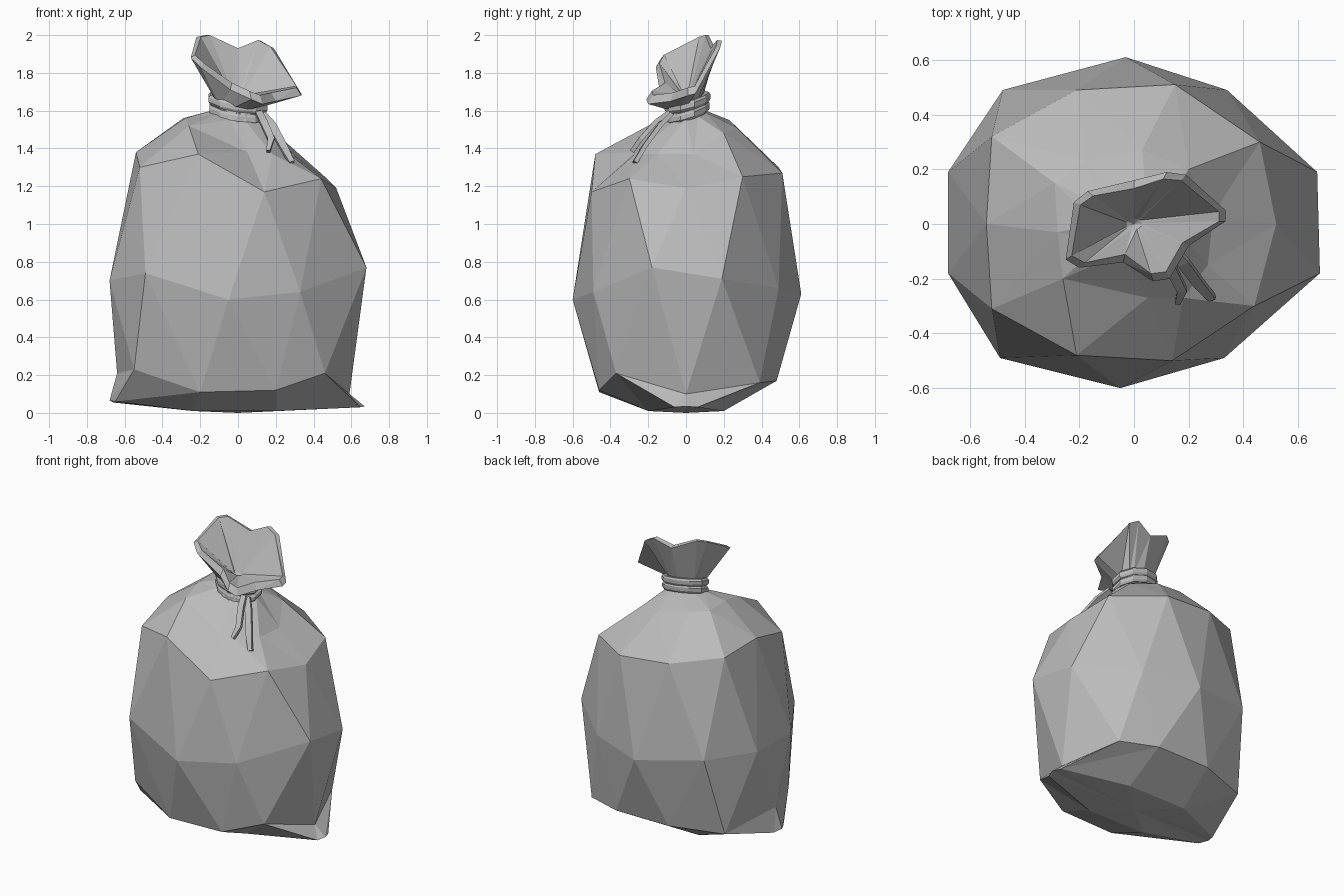
import bpy, bmesh
from math import cos, sin, radians, hypot
from mathutils import Vector

cube = bpy.data.objects.get("Cube")
if cube:
    bpy.data.objects.remove(cube, do_unlink=True)

GREY = (0.5, 0.5, 0.5, 1)
plastic = bpy.data.materials.new("grey_plastic")
plastic.use_nodes = True
plastic.diffuse_color = GREY
plastic.node_tree.nodes["Principled BSDF"].inputs["Base Color"].default_value = GREY


def finish(name, bm):
    """Turn a bmesh into a flat-shaded object with the bag material."""
    bmesh.ops.recalc_face_normals(bm, faces=bm.faces)
    mesh = bpy.data.meshes.new(name)
    bm.to_mesh(mesh)
    bm.free()
    mesh.materials.append(plastic)
    obj = bpy.data.objects.new(name, mesh)
    bpy.context.collection.objects.link(obj)
    return obj


def add_ring(bm, points):
    return [bm.verts.new(p) for p in points]


def ellipse(rx, ry, heights, phase=0):
    """Ring of points on an ellipse, one per height."""
    points = []
    for i, z in enumerate(heights):
        a = radians(phase + 360 * i / len(heights))
        points.append((rx * cos(a), ry * sin(a), z))
    return points


def bridge(bm, low, high, flip=False):
    """Join two equal rings with triangles; flip swaps the diagonal."""
    n = len(low)
    for i in range(n):
        j = (i + 1) % n
        a, b, c, d = low[i], low[j], high[j], high[i]
        for tri in ([(a, b, d), (b, c, d)] if flip else [(a, b, c), (a, c, d)]):
            bm.faces.new(tri)


def cap(bm, ring, point):
    tip = bm.verts.new(point)
    for i, v in enumerate(ring):
        bm.faces.new((v, ring[(i + 1) % len(ring)], tip))


# Sack: base with two pinched corners, faceted belly, shoulders, gathered neck
bm = bmesh.new()
base = add_ring(bm, [
    (.67, 0, .035), (.65, .06, .03), (.2, .2, .01), (-.24, .2, .01), (-.66, -.02, .055),
    (-.68, -.08, .065), (-.65, -.14, .06), (-.24, -.2, .01), (.2, -.2, .01), (.65, -.06, .03)])
hem = add_ring(bm, [
    (.59, 0, .1), (.45, .39, .16), (.2, .48, .17), (-.2, .48, .17), (-.55, .36, .16),
    (-.64, -.07, .21), (-.55, -.34, .23), (-.2, -.46, .11), (.2, -.46, .12), (.46, -.37, .21)])
belly = add_ring(bm, [
    (.67, .19, .71), (.34, .49, .66), (-.03, .61, .63), (-.48, .49, .7), (-.68, .19, .7),
    (-.68, -.18, .7), (-.49, -.49, .74), (-.05, -.6, .6), (.33, -.49, .64), (.68, -.18, .77)])
shoulder = add_ring(bm, [
    (.52, 0, 1.19), (.46, .3, 1.25), (.15, .51, 1.27), (-.21, .49, 1.3), (-.52, .32, 1.36),
    (-.54, 0, 1.38), (-.52, -.31, 1.3), (-.21, -.48, 1.37), (.14, -.5, 1.17), (.44, -.3, 1.24)])
collar = add_ring(bm, [
    (.29, .04, 1.37), (.2, .2, 1.48), (.03, .27, 1.51), (-.18, .23, 1.55), (-.29, .15, 1.56),
    (-.28, -.03, 1.56), (-.26, -.2, 1.52), (.05, -.27, 1.38), (.18, -.27, 1.37),
    (.27, -.15, 1.37)])
neck = add_ring(bm, ellipse(.14, .11, [1.56, 1.57, 1.59, 1.6, 1.6,
                                       1.6, 1.58, 1.55, 1.54, 1.54]))
throat = add_ring(bm, ellipse(.11, .09, [1.64] * 10))
cap(bm, base, (0, 0, 0))
bridge(bm, base, hem)
bridge(bm, hem, belly, flip=True)
bridge(bm, belly, shoulder)
bridge(bm, shoulder, collar, flip=True)
bridge(bm, collar, neck)
bridge(bm, neck, throat)
cap(bm, throat, (0, 0, 1.64))
finish("sack", bm)

# Flared mouth above the tie, drooping towards the front
rim = [(.335, .05, 1.69), (.19, .18, 1.93), (.12, .19, 1.97), (0, .16, 1.92),
       (-.17, .12, 2), (-.22, .08, 1.99), (-.25, -.13, 1.88), (-.2, -.16, 1.83),
       (-.04, -.14, 1.71), (.07, -.21, 1.66), (.13, -.2, 1.635), (.2, -.08, 1.65),
       (.335, .01, 1.68)]
stem, inner, well = [], [], []
for x, y, z in rim:
    d = hypot(x, y)
    u, v = x / d, y / d
    stem.append((.12 * u, .09 * v, 1.64 - .012 * u + .035 * v))
    inner.append((x - .025 * u, y - .03 * v, z + .13 * (2 - z)))
    well.append((.03 * u, .02 * v, 1.68))
bm = bmesh.new()
loops = [add_ring(bm, points) for points in (stem, rim, inner, well)]
for low, high in zip(loops, loops[1:]):
    bridge(bm, low, high)
cap(bm, loops[-1], (0, 0, 1.66))
finish("flared_mouth", bm)


# Tie: two tilted bands around the neck
def band(name, height, tilt_x, tilt_y, grow):
    bm = bmesh.new()
    section = [(.1, -.025), (.145, -.025), (.155, -.012),
               (.155, .012), (.145, .025), (.1, .025)]
    rings = []
    for r, dz in section:
        r += grow
        flat = ellipse(r, r * .74, [height + dz] * 10, phase=18)
        rings.append(add_ring(bm, [(x, y + .008, z + tilt_x * x + tilt_y * y)
                                   for x, y, z in flat]))
    for low, high in zip(rings, rings[1:] + rings[:1]):
        for i in range(len(low)):
            j = (i + 1) % len(low)
            bm.faces.new((low[i], low[j], high[j], high[i]))
    finish(name, bm)


band("upper_tie_band", 1.645, -.14, .25, .008)
band("lower_tie_band", 1.592, -.14, .3, .004)


# Loose tie ends: tapered square strips hanging down the front
def tie_end(name, path, widths):
    bm = bmesh.new()
    path = [Vector(p) for p in path]
    rings = []
    for i, p in enumerate(path):
        along = (path[min(i + 1, len(path) - 1)] - path[max(i - 1, 0)]).normalized()
        side = along.cross(Vector((0, -1, 1))).normalized()
        out = side.cross(along)
        w, t = side * widths[i], out * .012
        rings.append(add_ring(bm, [p + w + t, p - w + t, p - w - t, p + w - t]))
    for low, high in zip(rings, rings[1:]):
        bridge(bm, low, high)
    bm.faces.new(rings[0])
    bm.faces.new(rings[-1])
    finish(name, bm)


tie_end("short_tie_end", [(.11, -.09, 1.59), (.135, -.16, 1.54),
                          (.175, -.24, 1.45), (.16, -.285, 1.385)],
        [.018, .02, .018, .01])
tie_end("long_tie_end", [(.13, -.08, 1.58), (.18, -.14, 1.52),
                         (.24, -.22, 1.41), (.285, -.27, 1.325)],
        [.018, .022, .02, .014])
